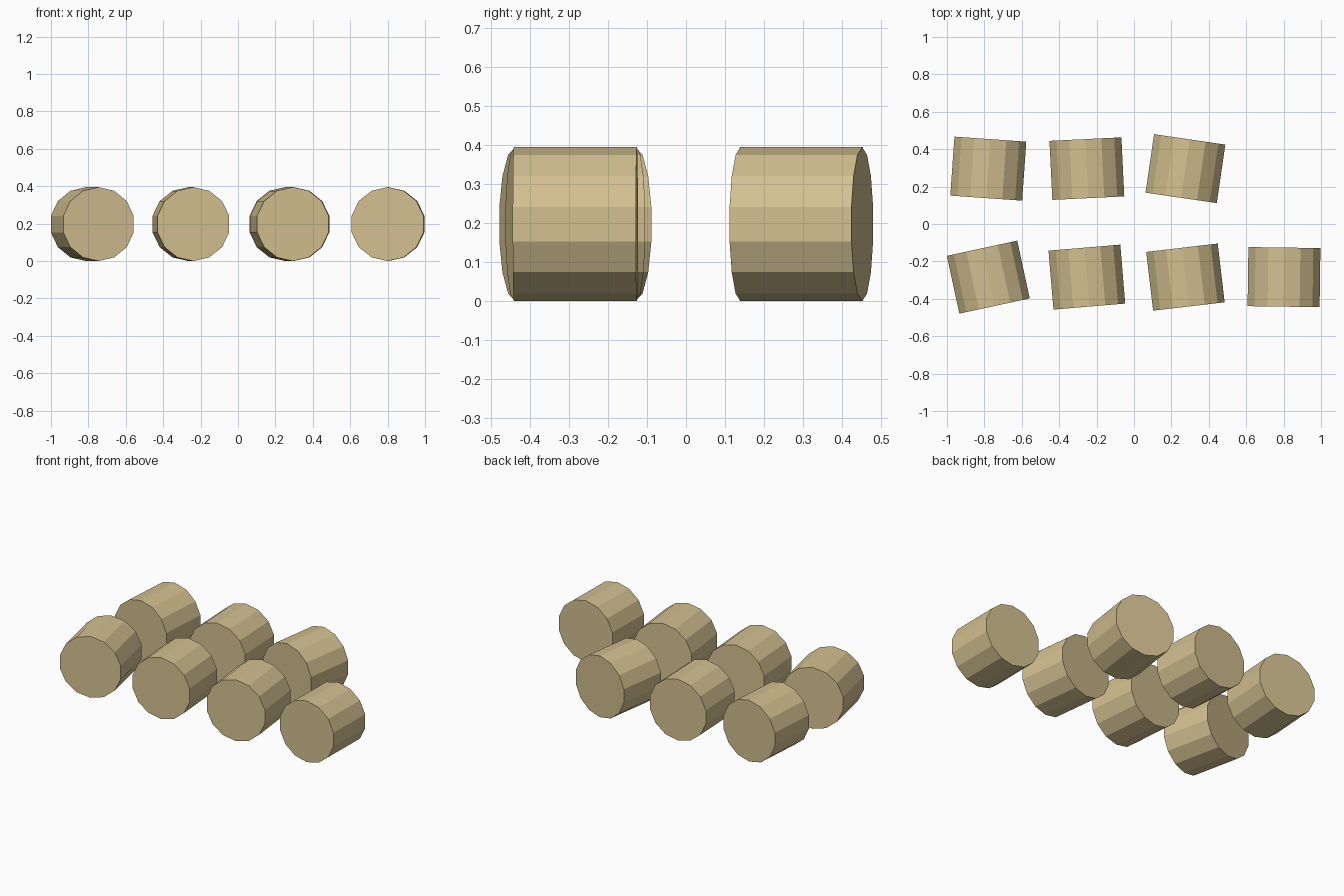
import bpy
import math

cube = bpy.data.objects.get("Cube")
if cube:
    bpy.data.objects.remove(cube, do_unlink=True)

RADIUS, LENGTH, SIDES = 0.1975, 0.316, 14
BACK_Y, FRONT_Y = 0.296, -0.284
COLUMN_START, COLUMN_STEP = -0.779, 0.527

# Pale straw colour shared by every bale
straw = bpy.data.materials.new("straw")
straw.use_nodes = True
colour = (0.65, 0.53, 0.28, 1.0)
straw.diffuse_color = colour
straw.node_tree.nodes["Principled BSDF"].inputs["Base Color"].default_value = colour


def add_bale(name, column, y, turn):
    """Lay a faceted cylinder on its side, axis along y, turned about z."""
    bpy.ops.mesh.primitive_cylinder_add(
        vertices=SIDES, radius=RADIUS, depth=LENGTH,
        location=(COLUMN_START + column * COLUMN_STEP, y, RADIUS),
        rotation=(math.radians(90), 0, math.radians(turn)))
    bale = bpy.context.object
    bale.name = name
    bale.data.materials.append(straw)


# Two rows of bales, each turned a little differently
rows = {
    "front": (FRONT_Y, (12.2, 4.8, 6.7, -0.8)),
    "back": (BACK_Y, (-4.0, 2.8, -8.3)),
}
for row, (y, turns) in rows.items():
    for column, turn in enumerate(turns):
        add_bale(f"{row}_round_bale_{column + 1}", column, y, turn)
